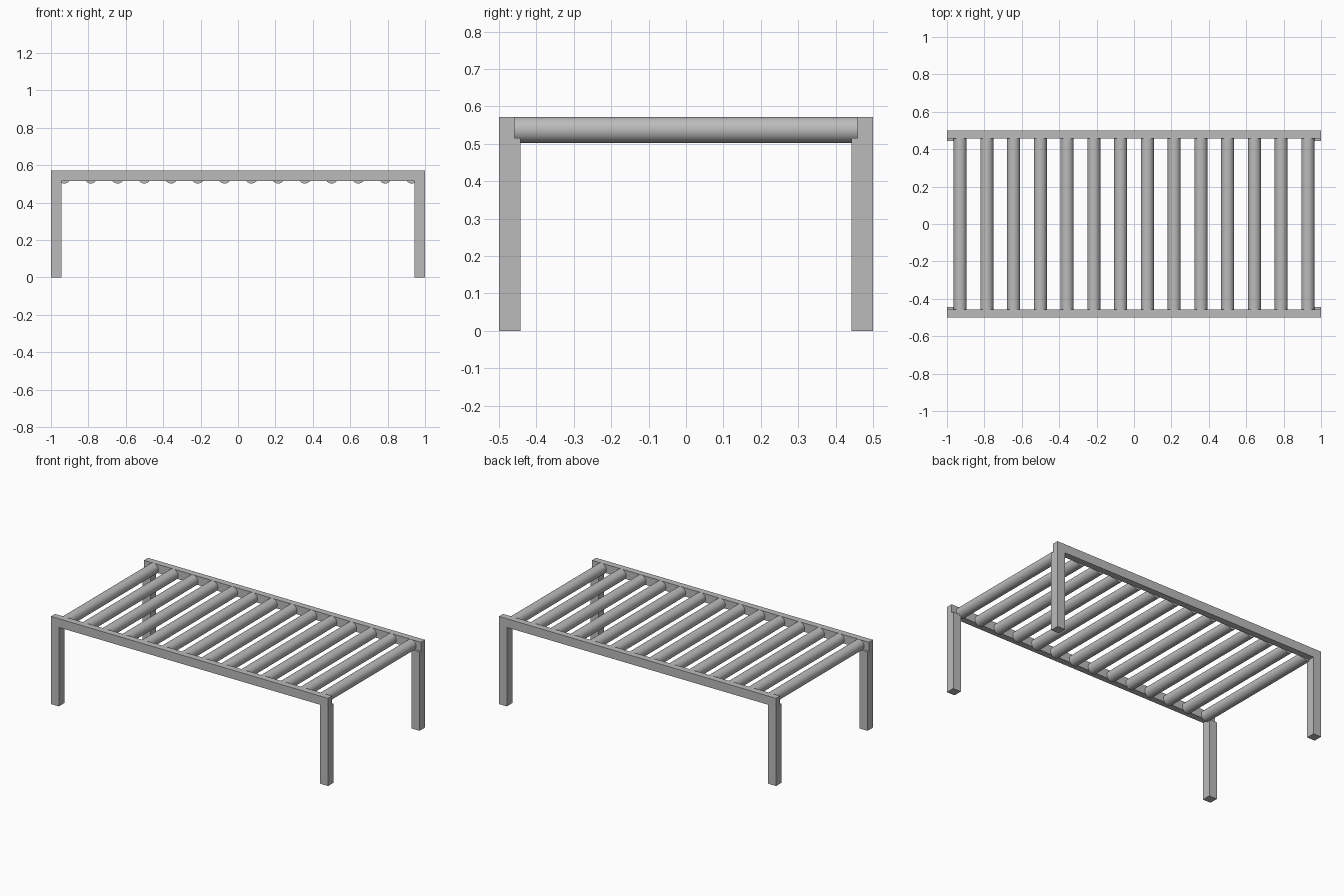
import bpy
from mathutils import Vector
from math import pi

cube = bpy.data.objects.get("Cube")
if cube:
    bpy.data.objects.remove(cube, do_unlink=True)

grey = bpy.data.materials.new("grey metal")
grey.use_nodes = True
colour = (0.5, 0.5, 0.5, 1)
grey.diffuse_color = colour
grey.node_tree.nodes["Principled BSDF"].inputs["Base Color"].default_value = colour

HEIGHT = 0.572
RAIL_BOTTOM = 0.515
RAIL_WIDTH = 0.042
LEG = 0.057
RADIUS = 0.035
ROLLERS = 14


def box(name, low, high):
    low, high = Vector(low), Vector(high)
    bpy.ops.mesh.primitive_cube_add(size=1, location=(low + high) / 2)
    obj = bpy.context.object
    obj.name = name
    obj.scale = high - low
    bpy.ops.object.transform_apply(location=False, rotation=False, scale=True)
    obj.data.materials.append(grey)


def span(side, outer, width):
    """Lower and upper edge of a strip lying inside the outer edge."""
    return sorted((side * outer, side * (outer - width)))


for sy, depth in ((-1, "front"), (1, "back")):
    # Long side rail
    y0, y1 = span(sy, 0.5, RAIL_WIDTH)
    box(depth + "_rail", (-1, y0, RAIL_BOTTOM), (1, y1, HEIGHT))

    # Square legs under the rail ends
    y0, y1 = span(sy, 0.5, LEG)
    for sx, side in ((-1, "right"), (1, "left")):
        x0, x1 = span(sx, 1, LEG)
        box(f"{depth}_{side}_leg", (x0, y0, 0), (x1, y1, RAIL_BOTTOM))

# Row of rollers between the rails
for i in range(ROLLERS):
    x = -0.93 + 1.86 * i / (ROLLERS - 1)
    bpy.ops.mesh.primitive_cylinder_add(
        vertices=32, radius=RADIUS, depth=0.92,
        location=(x, 0, HEIGHT - RADIUS), rotation=(pi / 2, 0, 0))
    roller = bpy.context.object
    roller.name = f"roller_{i + 1}"
    roller.data.materials.append(grey)
    bpy.ops.object.shade_smooth_by_angle()
